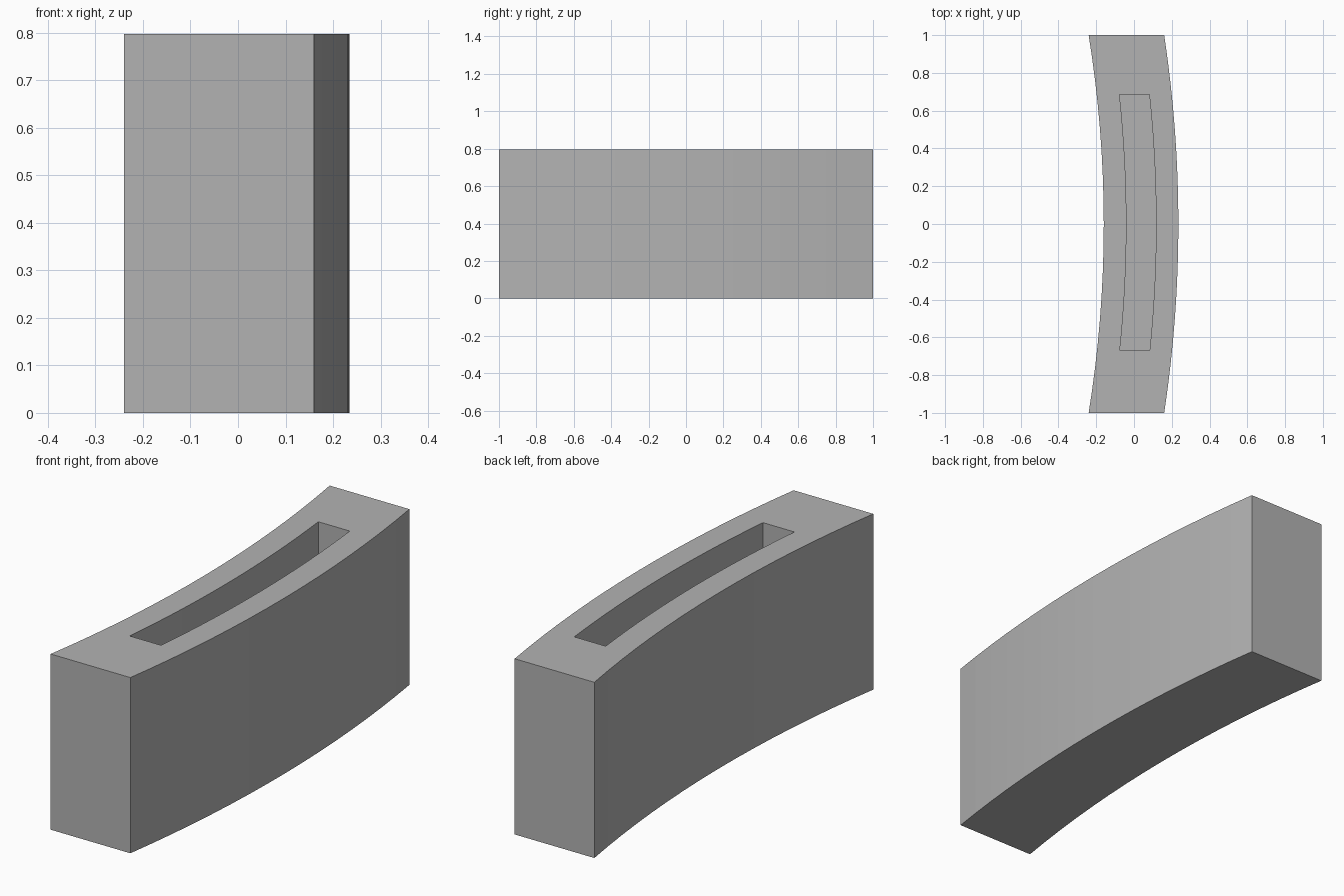
import bpy, bmesh, math

cube = bpy.data.objects.get("Cube")
if cube:
    bpy.data.objects.remove(cube, do_unlink=True)

CENTER_X = -6.45      # shared centre of all the arcs
SEGMENTS = 16

grey = bpy.data.materials.new("plain_grey")
grey.use_nodes = True
colour = (0.45, 0.45, 0.45, 1)
grey.diffuse_color = colour
grey.node_tree.nodes["Principled BSDF"].inputs["Base Color"].default_value = colour


def arc(x_mid, y0, y1):
    """Points on an arc crossing y = 0 at x_mid, evenly spaced in angle."""
    r = x_mid - CENTER_X
    a0, a1 = math.asin(y0 / r), math.asin(y1 / r)
    angles = [a0 + (a1 - a0) * i / SEGMENTS for i in range(SEGMENTS + 1)]
    return [(CENTER_X + r * math.cos(a), r * math.sin(a)) for a in angles]


def curved_block(name, x_in, x_out, y0, y1, z0, z1):
    """Arc-shaped outline with parallel ends, extruded upwards."""
    outline = arc(x_out, y0, y1) + arc(x_in, y0, y1)[::-1]
    bm = bmesh.new()
    base = bm.faces.new([bm.verts.new((x, y, z0)) for x, y in outline])
    top = bmesh.ops.extrude_face_region(bm, geom=[base])["geom"]
    verts = [v for v in top if isinstance(v, bmesh.types.BMVert)]
    bmesh.ops.translate(bm, verts=verts, vec=(0, 0, z1 - z0))
    bmesh.ops.recalc_face_normals(bm, faces=bm.faces)
    mesh = bpy.data.meshes.new(name)
    bm.to_mesh(mesh)
    bm.free()
    mesh.materials.append(grey)
    obj = bpy.data.objects.new(name, mesh)
    bpy.context.collection.objects.link(obj)
    return obj


# Curved body with a blind slot sunk into its top
body = curved_block("curved_body", -0.16, 0.235, -1, 1, 0, 0.797)
cutter = curved_block("slot_cutter", -0.04, 0.117, -0.67, 0.685, 0.2, 1)
cutter.hide_render = True

slot = body.modifiers.new("slot", 'BOOLEAN')
slot.operation = 'DIFFERENCE'
slot.solver = 'EXACT'
slot.object = cutter
bpy.context.view_layer.objects.active = body
bpy.ops.object.modifier_apply(modifier=slot.name)
bpy.data.objects.remove(cutter, do_unlink=True)
